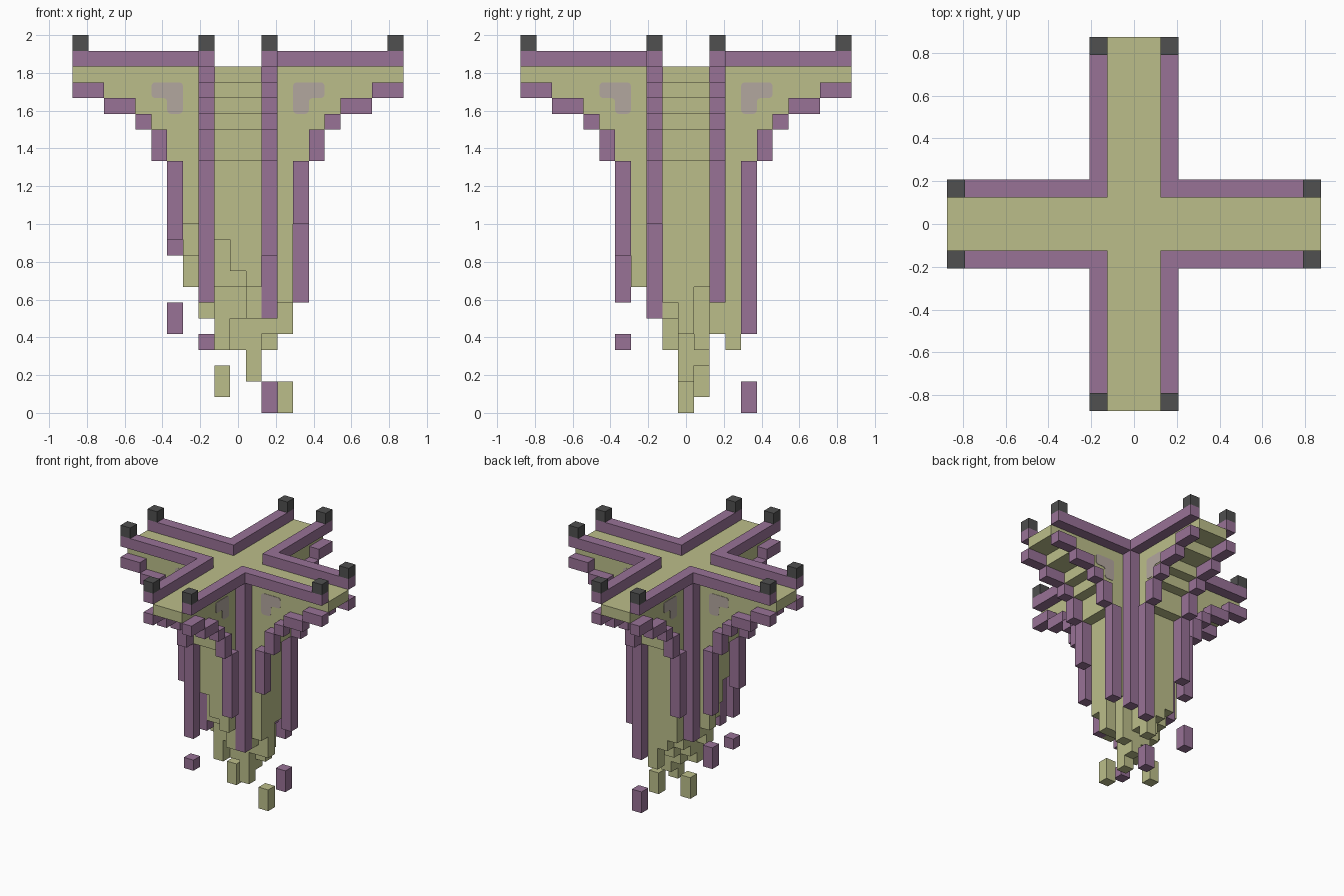
import bpy
import bmesh
from math import pi
from mathutils import Matrix, Vector

cube = bpy.data.objects.get("Cube")
if cube:
    bpy.data.objects.remove(cube)

U = 2 / 24  # edge of one block


def material(name, rgb):
    mat = bpy.data.materials.new(name)
    mat.use_nodes = True
    mat.diffuse_color = (*rgb, 1)
    mat.node_tree.nodes["Principled BSDF"].inputs["Base Color"].default_value = (*rgb, 1)
    return mat


khaki = material("khaki", (0.5, 0.515, 0.254))
purple = material("purple", (0.314, 0.168, 0.305))
charcoal = material("charcoal", (0.08, 0.08, 0.08))
mauve = material("pale_mauve", (0.45, 0.385, 0.345))


def add_object(name, bm, mat):
    mesh = bpy.data.meshes.new(name)
    bm.to_mesh(mesh)
    bm.free()
    mesh.materials.append(mat)
    bpy.context.collection.objects.link(bpy.data.objects.new(name, mesh))


def blocks(name, columns, mat):
    """Skin of a set of block columns, each given as (x, y, bottom, top)."""
    cells = {(x, y, z) for x, y, lo, hi in columns for z in range(lo, hi)}
    bm = bmesh.new()
    for cell in sorted(cells):
        for axis in range(3):
            for sign in (-1, 1):
                step = [0, 0, 0]
                step[axis] = sign
                if tuple(a + b for a, b in zip(cell, step)) in cells:
                    continue
                centre = Vector(cell) + Vector((0, 0, 0.5)) + Vector(step) / 2
                p, q = Vector((0, 0, 0)), Vector((0, 0, 0))
                p[(axis + 1) % 3] = q[(axis + 2) % 3] = 0.5
                ring = [-p - q, p - q, p + q, q - p][::sign]
                bm.faces.new([bm.verts.new((centre + r) * U) for r in ring])
    bmesh.ops.remove_doubles(bm, verts=bm.verts, dist=U / 100)
    bmesh.ops.dissolve_limit(bm, angle_limit=0.01, verts=bm.verts, edges=bm.edges)
    add_object(name, bm, mat)


def turns(a, b):
    """The four arm positions of a spot a blocks out and b blocks across."""
    return [(a, b), (-b, a), (-a, -b), (b, -a)]


# Ragged core: lowest block of each column, back row first
core_rows = {
    3: (7, 6, 4),
    2: (6, 5, 5),
    1: (8, 7, 5, 4, 3, 4, 8),
    0: (10, 6, 4, 4, 2, 5, 5),
    -1: (12, 8, 4, 6, 6, 6, 7),
    -2: (8, 8, 6),
    -3: (11, 9, 8),
}
body = [(i - len(row) // 2, y, low, 22)
        for y, row in core_rows.items() for i, low in enumerate(row)]

# Stepped arms
arm_bottoms = {4: 16, 5: 18, 6: 19, 7: 20, 8: 20, 9: 21, 10: 21}
for out, low in arm_bottoms.items():
    for across in (-1, 0, 1):
        body += [(x, y, low, 22) for x, y in turns(out, across)]
blocks("body", body, khaki)

# Loose fragments below the core
blocks("loose_body_fragments", [(3, 0, 0, 2), (-1, 1, 1, 3)], khaki)

# Rails along the top edges and posts at their ends
rails, posts = [], []
for across in (-2, 2):
    for out in range(2, 11):
        rails += [(x, y, 22, 23) for x, y in turns(out, across)]
    posts += [(x, y, 23, 24) for x, y in turns(10, across)]
blocks("top_rails", rails, purple)
blocks("end_posts", posts, charcoal)

# Trim following the stepped undersides
trim = []
for out, low, high in ((5, 16, 18), (6, 18, 19), (7, 19, 20), (8, 19, 20),
                       (9, 20, 21), (10, 20, 21)):
    for across in (-2, 2):
        trim += [(x, y, low, high) for x, y in turns(out, across)]
blocks("step_trim", trim, purple)

# Hanging strips and the long inner corner strips
hanging = {(4, -2): 12, (4, 2): 7, (-4, -2): 11, (-4, 2): 10,
           (2, -4): 10, (-2, -4): 7, (2, 4): 5, (-2, 4): 10}
blocks("hanging_strips", [(x, y, low, 16) for (x, y), low in hanging.items()], purple)
corners = {(2, -2): 6, (-2, -2): 7, (2, 2): 7, (-2, 2): 7}
blocks("corner_strips", [(x, y, low, 22) for (x, y), low in corners.items()], purple)

# Loose fragments of trim
blocks("loose_trim_fragments",
       [(-2, -4, 4, 5), (2, 4, 0, 2), (-4, 2, 5, 7)], purple)

# Rounded L-shaped patches on the arm walls
patch = ((3.5, 21), (5.5, 21), (5.5, 20), (4.5, 20), (4.5, 19), (3.5, 19))
bm = bmesh.new()
for quarter in range(4):
    for side in (-1, 1):
        spin = Matrix.Rotation(quarter * pi / 2, 3, "Z")
        verts = [bm.verts.new(spin @ (Vector((side * x, -1.5, z)) * U)) for x, z in patch]
        face = bm.faces.new(verts if side < 0 else verts[::-1])
        face.normal_update()
        outward = spin @ Vector((0, -1, 0))
        if face.normal.dot(outward) < 0:
            face.normal_flip()
        bevel = bmesh.ops.bevel(bm, geom=verts, offset=0.02, segments=3,
                                profile=0.5, affect="VERTICES")
flat = bm.faces[:]
raised = bmesh.ops.extrude_face_region(bm, geom=flat, use_keep_orig=True)
for v in [g for g in raised["geom"] if isinstance(g, bmesh.types.BMVert)]:
    arm = Vector((0, -1, 0)) if abs(v.co.x) > abs(v.co.y) else Vector((1, 0, 0))
    sign = 1 if v.co.dot(arm) > 0 else -1
    v.co += arm * sign * 0.003
bmesh.ops.recalc_face_normals(bm, faces=bm.faces)
add_object("wall_patches", bm, mauve)
